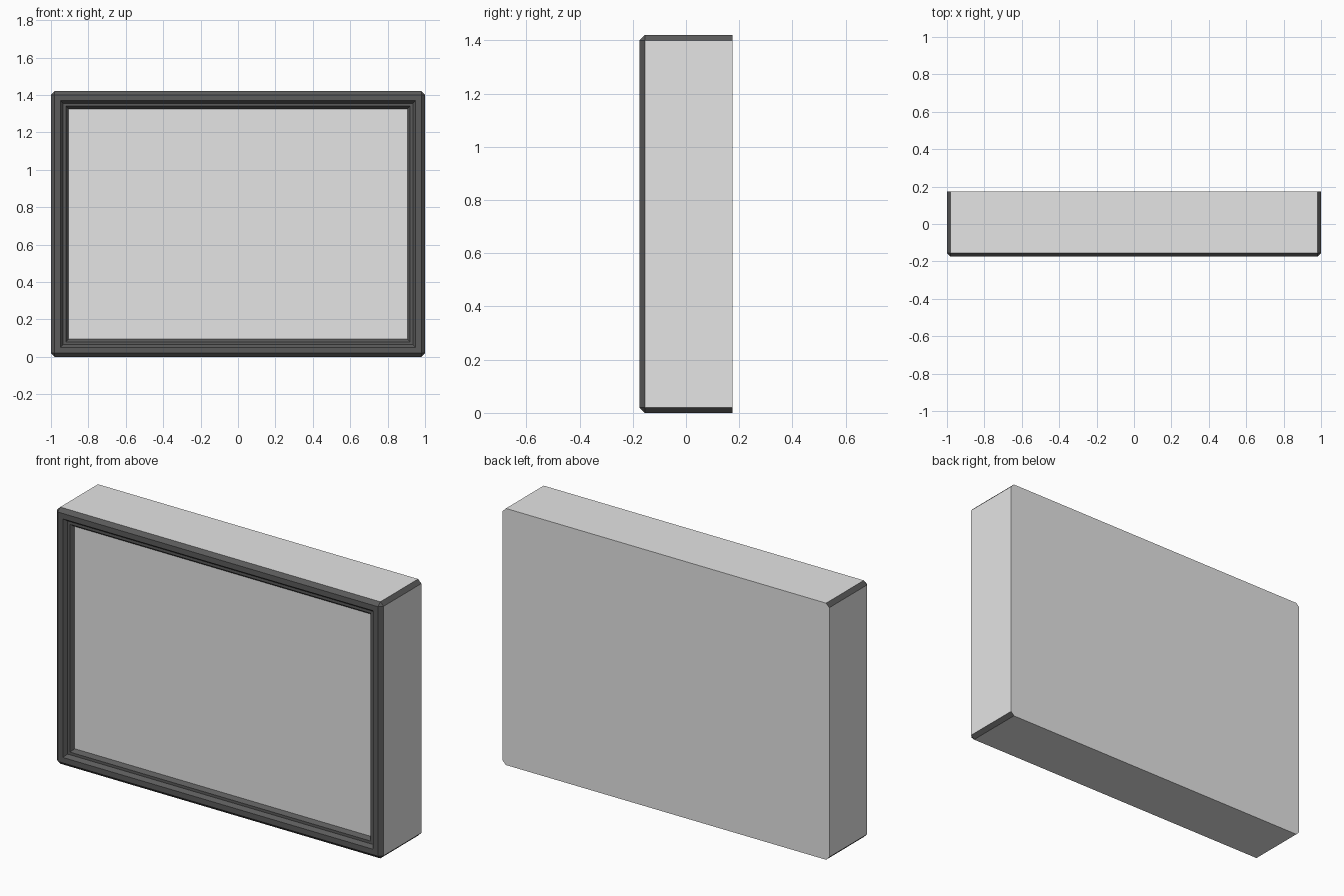
import bpy, bmesh

if "Cube" in bpy.data.objects:
    bpy.data.objects.remove(bpy.data.objects["Cube"])

W, H, D = 2.0, 1.42, 0.35      # overall width, height, depth
C = 0.02                       # edge chamfer
FRONT, BACK = -D / 2, D / 2


def material(name, v):
    m = bpy.data.materials.new(name)
    m.diffuse_color = (v, v, v, 1)
    m.use_nodes = True
    m.node_tree.nodes["Principled BSDF"].inputs["Base Color"].default_value = m.diffuse_color
    return m


light = material("light grey", 0.78)
dark = material("dark grey", 0.105)


def outline(inset, y, c):
    """Rectangle with corners cut by c, counter-clockwise seen from the front."""
    x, z0, z1 = W / 2 - inset, inset, H - inset
    return [(-x + c, y, z0), (x - c, y, z0), (x, y, z0 + c), (x, y, z1 - c),
            (x - c, y, z1), (-x + c, y, z1), (-x, y, z1 - c), (-x, y, z0 + c)]


def loft(name, rings, mats, cap_first=False):
    """Join successive outlines (back to front, then inward) with faces."""
    bm = bmesh.new()
    loops = [[bm.verts.new(p) for p in outline(*r)] for r in rings]
    for a, b in zip(loops, loops[1:]):
        for i in range(8):
            j = (i + 1) % 8
            bm.faces.new((a[i], a[j], b[j], b[i]))
    if cap_first:
        bm.faces.new(list(reversed(loops[0])))
    bmesh.ops.remove_doubles(bm, verts=bm.verts[:], dist=1e-5)
    bm.normal_update()
    # diagonal corner strips take the second material when there is one
    for f in bm.faces:
        if len(mats) > 1 and abs(f.normal.x) > 0.1 and abs(f.normal.z) > 0.1:
            f.material_index = 1
    me = bpy.data.meshes.new(name)
    bm.to_mesh(me)
    bm.free()
    for m in mats:
        me.materials.append(m)
    ob = bpy.data.objects.new(name, me)
    bpy.context.collection.objects.link(ob)
    return ob


# Case: sides, dark corner strips and flat back
loft("case", [(0, BACK, C), (0, FRONT + C, C)], [light, dark], cap_first=True)

# Frame: outer chamfer, flat rim and two sloped steps down to the panel
loft("front_frame", [(0, FRONT + C, C), (C, FRONT, 0), (0.05, FRONT, 0),
                     (0.065, FRONT + 0.02, 0), (0.08, FRONT + 0.02, 0),
                     (0.095, FRONT + 0.04, 0)], [dark])

# Recessed front panel
bm = bmesh.new()
p = outline(0.095, FRONT + 0.04, 0)
bm.faces.new([bm.verts.new(p[i]) for i in (0, 2, 4, 6)])
me = bpy.data.meshes.new("front_panel")
bm.to_mesh(me)
bm.free()
me.materials.append(light)
bpy.context.collection.objects.link(bpy.data.objects.new("front_panel", me))
